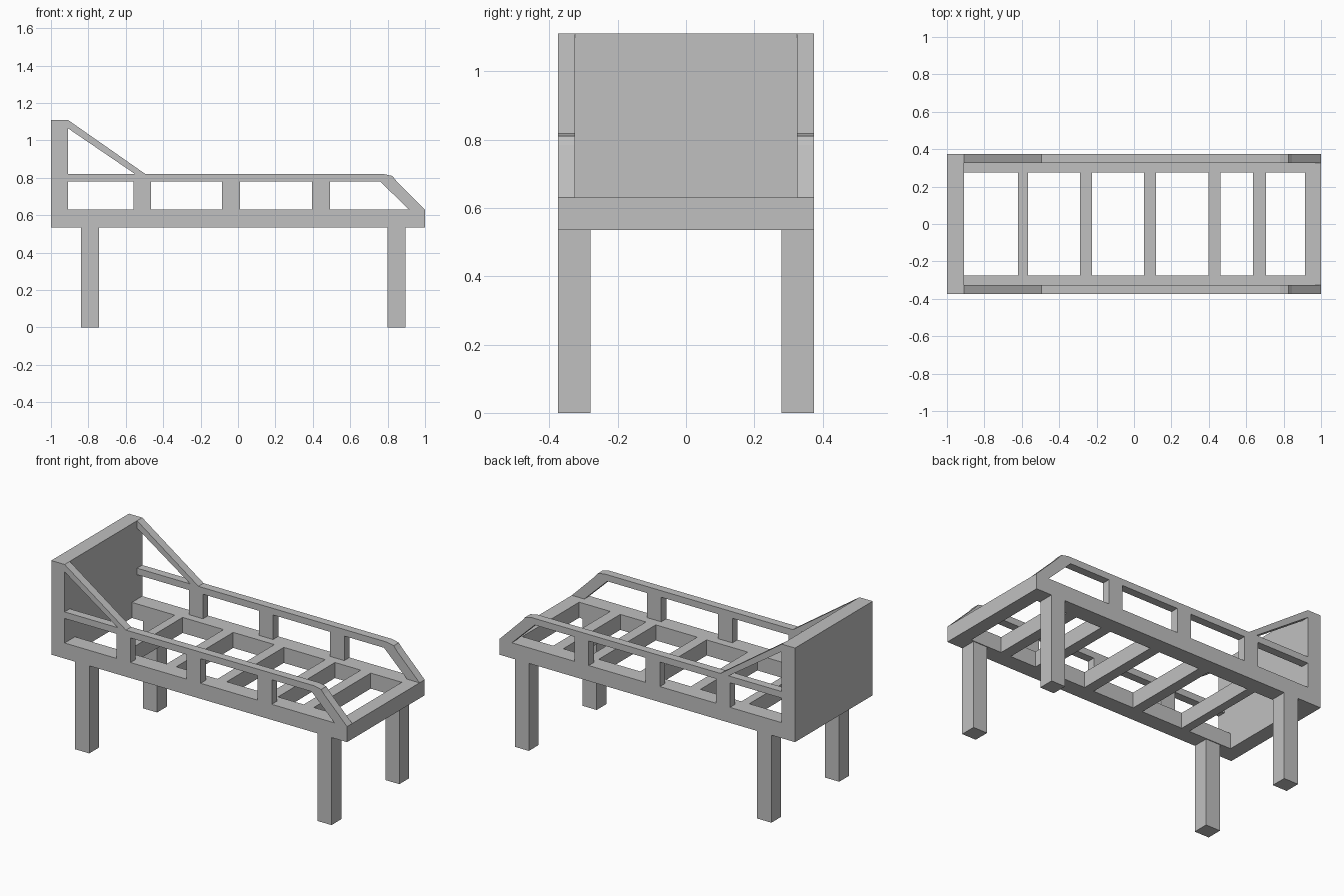
import bpy
import bmesh

cube = bpy.data.objects.get("Cube")
if cube:
    bpy.data.objects.remove(cube, do_unlink=True)

grey = bpy.data.materials.new("plain grey")
grey.use_nodes = True
colour = (0.53, 0.53, 0.53, 1)
grey.diffuse_color = colour
grey.node_tree.nodes["Principled BSDF"].inputs["Base Color"].default_value = colour


def extrude_profile(name, points, y0, y1):
    """Extrude an x-z outline from y0 to y1."""
    bm = bmesh.new()
    face = bm.faces.new([bm.verts.new((x, y0, z)) for x, z in points])
    result = bmesh.ops.extrude_face_region(bm, geom=[face])
    verts = [v for v in result["geom"] if isinstance(v, bmesh.types.BMVert)]
    bmesh.ops.translate(bm, verts=verts, vec=(0, y1 - y0, 0))
    bmesh.ops.recalc_face_normals(bm, faces=bm.faces)
    mesh = bpy.data.meshes.new(name)
    bm.to_mesh(mesh)
    bm.free()
    mesh.materials.append(grey)
    obj = bpy.data.objects.new(name, mesh)
    bpy.context.collection.objects.link(obj)
    return obj


def box(name, x0, x1, y0, y1, z0, z1):
    return extrude_profile(name, [(x0, z0), (x1, z0), (x1, z1), (x0, z1)], y0, y1)


HALF = 0.375      # half width of the bed
GUARD = 0.325     # inner face of the guards
RAIL = 0.275      # inner face of the side rails
BASE, DECK = 0.535, 0.63
HEAD = -0.91      # inner face of the headboard

# Headboard and foot rail
box("headboard", -1, HEAD, -HALF, HALF, BASE, 1.11)
box("foot_rail", 0.915, 1, -RAIL, RAIL, BASE, DECK)

# Cross slats
for i, (x0, x1) in enumerate([(-0.62, -0.567), (-0.29, -0.225), (0.053, 0.117),
                              (0.397, 0.463), (0.637, 0.705)]):
    box(f"slat_{i + 1}", x0, x1, -RAIL, RAIL, BASE, DECK)

# Both long sides
for side, s in (("right", -1), ("left", 1)):
    inner, outer = s * GUARD, s * HALF
    box(f"{side}_side_rail", HEAD, 1, s * RAIL, outer, BASE, DECK)
    for end, x0, x1 in (("head", -0.84, -0.743), ("foot", 0.8, 0.895)):
        box(f"{side}_{end}_leg", x0, x1, s * 0.28, outer, 0, BASE)
    for i, x in enumerate((-0.512, -0.038, 0.443)):
        box(f"{side}_guard_post_{i + 1}", x - 0.048, x + 0.048,
            inner, outer, DECK, 0.78)
    # Guard bar with its slope down to the foot
    extrude_profile(f"{side}_guard_bar",
                    [(HEAD, 0.78), (0.76, 0.78), (0.915, DECK), (1, DECK),
                     (0.845, 0.785), (0.825, 0.81), (0.78, 0.82), (HEAD, 0.82)],
                    inner, outer)
    # Diagonal brace up to the headboard
    extrude_profile(f"{side}_head_brace",
                    [(HEAD, 1.065), (-0.55, 0.82), (-0.495, 0.82), (HEAD, 1.11)],
                    inner, outer)
